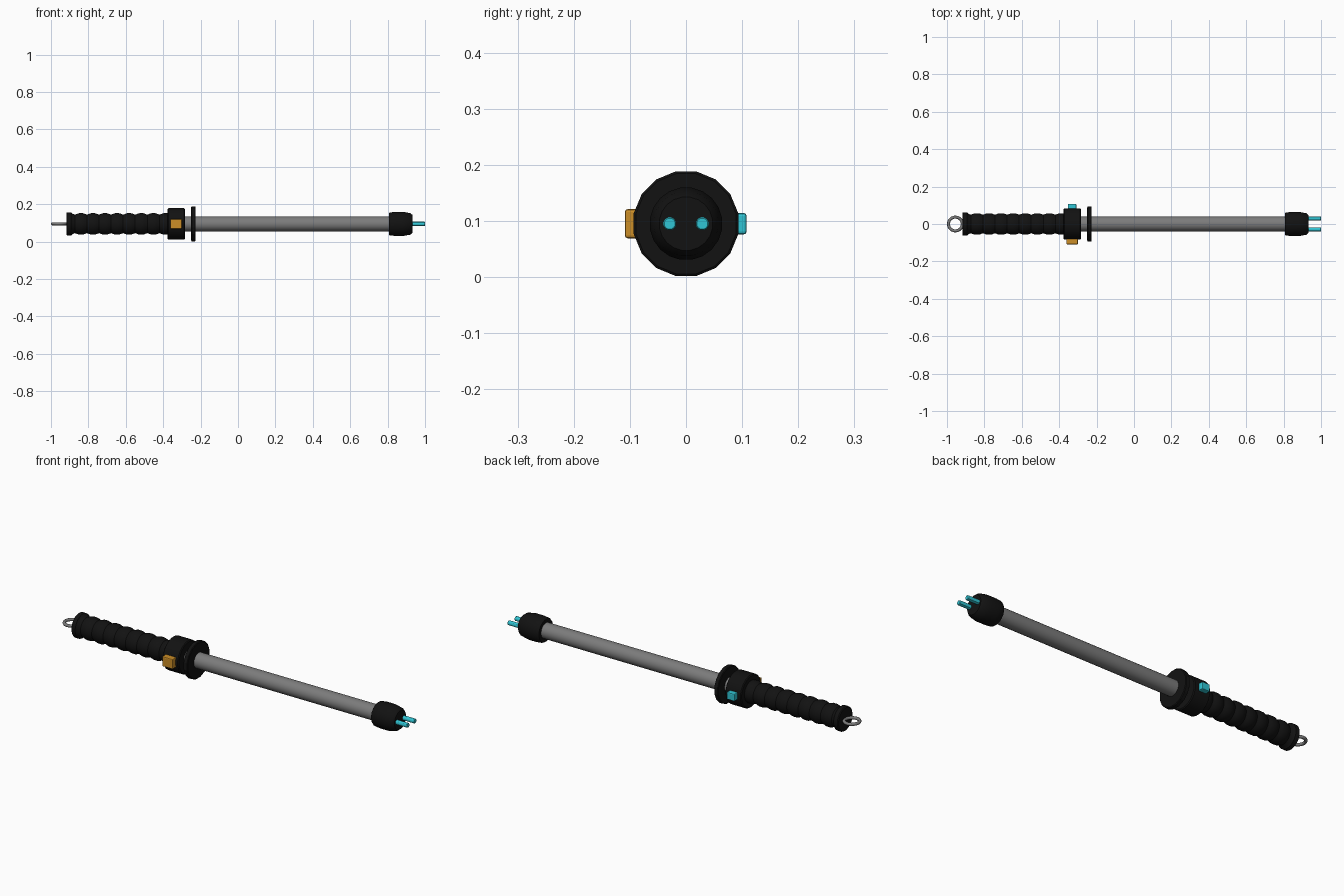
import bpy, bmesh, math
from mathutils import Vector

if "Cube" in bpy.data.objects:
    bpy.data.objects.remove(bpy.data.objects["Cube"])

AXIS_Z = 0.095


def material(name, rgb):
    m = bpy.data.materials.new(name)
    m.diffuse_color = (*rgb, 1)
    m.use_nodes = True
    m.node_tree.nodes["Principled BSDF"].inputs["Base Color"].default_value = m.diffuse_color
    return m


BLACK = material("black rubber", (0.006, 0.006, 0.006))
GREY = material("grey metal", (0.20, 0.20, 0.20))
ORANGE = material("orange", (0.60, 0.27, 0.02))
CYAN = material("cyan", (0.03, 0.56, 0.66))


def finish(bm, name, mat, smooth=None):
    bmesh.ops.recalc_face_normals(bm, faces=bm.faces[:])
    me = bpy.data.meshes.new(name)
    bm.to_mesh(me)
    bm.free()
    ob = bpy.data.objects.new(name, me)
    bpy.context.collection.objects.link(ob)
    me.materials.append(mat)
    if smooth:
        bpy.ops.object.select_all(action='DESELECT')
        ob.select_set(True)
        bpy.context.view_layer.objects.active = ob
        bpy.ops.object.shade_smooth_by_angle(angle=math.radians(smooth))
    return ob


def lathe(name, profile, mat, sides=16, y=0.0, smooth=None):
    """Capped solid of revolution along x; profile holds (x, radius)."""
    bm = bmesh.new()
    rings = []
    for x, r in profile:
        angles = [2 * math.pi * (i + 0.5) / sides for i in range(sides)]
        rings.append([bm.verts.new((x, y + r * math.cos(a), AXIS_Z + r * math.sin(a)))
                      for a in angles])
    for a, b in zip(rings, rings[1:]):
        for i in range(sides):
            j = (i + 1) % sides
            bm.faces.new((a[i], a[j], b[j], b[i]))
    bm.faces.new(rings[0])
    bm.faces.new(rings[-1])
    return finish(bm, name, mat, smooth)


def button(name, x, y0, y1, w, h, mat):
    bm = bmesh.new()
    bmesh.ops.create_cube(bm, size=1)
    for v in bm.verts:
        v.co = Vector((x + v.co.x * w, (y0 + y1) / 2 + v.co.y * (y1 - y0),
                       AXIS_Z + v.co.z * h))
    bmesh.ops.bevel(bm, geom=bm.edges[:], offset=0.005, segments=2,
                    profile=0.5, affect='EDGES')
    return finish(bm, name, mat)


# Ribbed grip with an end flange
grip = [(-0.918, 0.058), (-0.914, 0.063), (-0.893, 0.063), (-0.886, 0.056), (-0.872, 0.050)]
ribs, start, pitch = 8, -0.872, 0.0645
for k in range(ribs):
    for t, r in ((0.2, 0.055), (0.35, 0.058), (0.65, 0.058), (0.8, 0.055), (1.0, 0.050)):
        x = start + (k + t) * pitch
        if x < -0.375:
            grip.append((x, r))
grip.append((-0.365, 0.053))
lathe("grip", grip, BLACK, 20, smooth=30)

# Switch collar and hand guard
lathe("switch_collar", [(-0.376, 0.080), (-0.372, 0.085), (-0.288, 0.085), (-0.284, 0.080)],
      BLACK, 20, smooth=30)
lathe("hand_guard", [(-0.250, 0.091), (-0.247, 0.095), (-0.229, 0.095), (-0.226, 0.091)],
      BLACK, 16)

# Shaft
lathe("shaft", [(-0.30, 0.040), (0.83, 0.040)], GREY, 24, smooth=30)

# Tip head
lathe("tip_head", [(0.806, 0.058), (0.812, 0.062), (0.840, 0.065), (0.885, 0.065),
                   (0.922, 0.058), (0.934, 0.048)], BLACK, 20, smooth=30)

# Prongs
for side, label in ((-1, "front"), (1, "back")):
    lathe("prong_" + label, [(0.92, 0.012), (0.997, 0.012), (1.0, 0.010)],
          CYAN, 12, y=side * 0.029, smooth=30)

# Buttons on the collar
button("trigger_button", -0.331, -0.109, -0.070, 0.062, 0.052, ORANGE)
button("safety_button", -0.331, 0.070, 0.108, 0.046, 0.038, CYAN)

# Lanyard ring
bpy.ops.mesh.primitive_torus_add(location=(-0.955, 0, AXIS_Z), major_radius=0.037,
                                 minor_radius=0.008, major_segments=24, minor_segments=8)
ring = bpy.context.object
ring.name = "lanyard_ring"
ring.data.materials.append(GREY)
bpy.ops.object.shade_smooth_by_angle(angle=math.radians(50))
